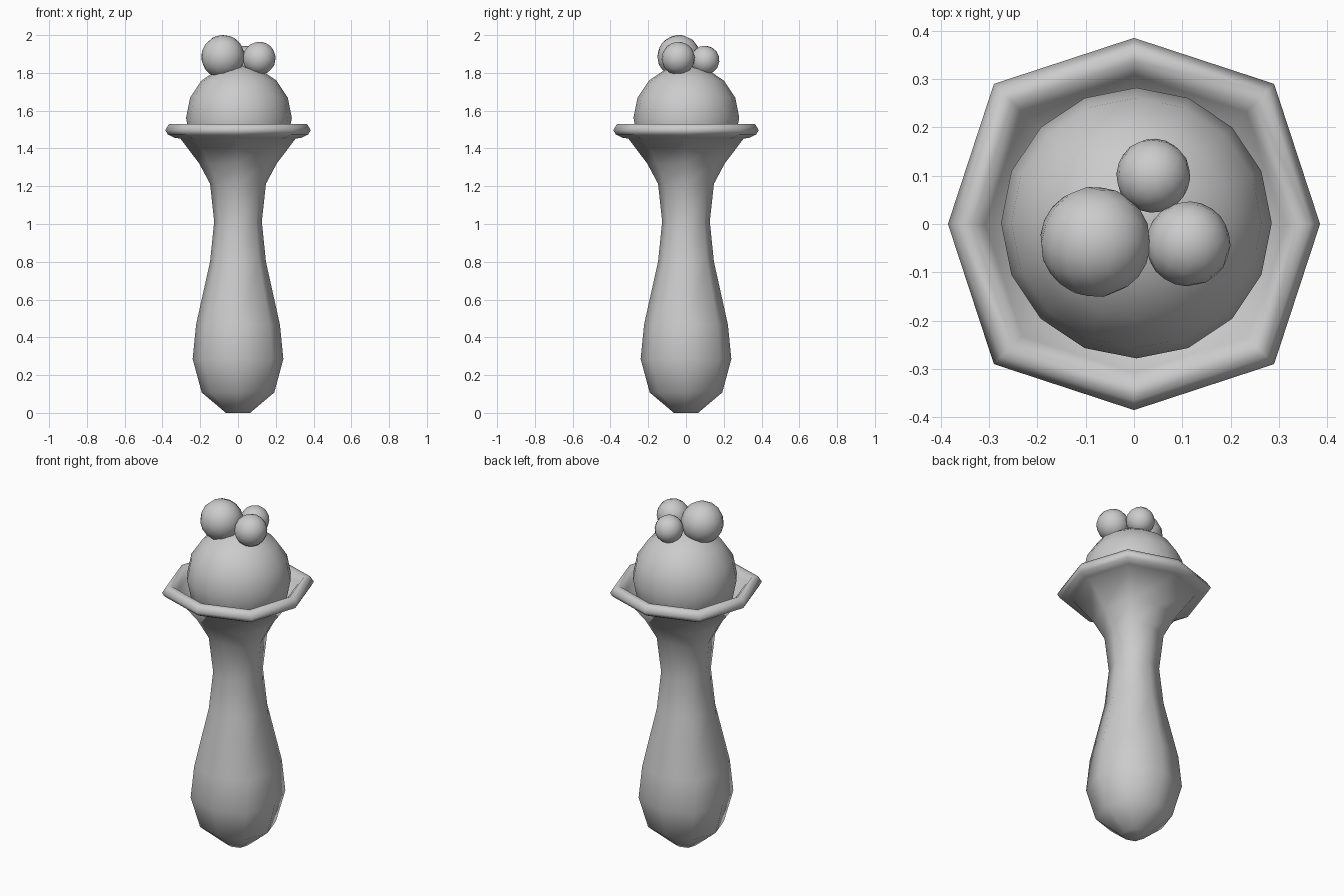
import bpy, bmesh, math
from mathutils import Matrix, Euler

if "Cube" in bpy.data.objects:
    bpy.data.objects.remove(bpy.data.objects["Cube"])

grey = bpy.data.materials.new("plain_grey")
grey.diffuse_color = (0.6, 0.6, 0.6, 1)
grey.use_nodes = True
grey.node_tree.nodes["Principled BSDF"].inputs["Base Color"].default_value = grey.diffuse_color


def finish(name, bm):
    bmesh.ops.recalc_face_normals(bm, faces=bm.faces)
    mesh = bpy.data.meshes.new(name)
    bm.to_mesh(mesh)
    bm.free()
    mesh.materials.append(grey)
    for p in mesh.polygons:
        p.use_smooth = True
    obj = bpy.data.objects.new(name, mesh)
    bpy.context.collection.objects.link(obj)
    return obj


def lathe(name, profile, sides=8, corner=1.065):
    """Closed eight-sided body; the diagonal corners sit slightly further out."""
    bm = bmesh.new()
    rings = []
    for r, z in profile:
        ring = []
        for i in range(sides):
            a = 2 * math.pi * i / sides
            k = r * (corner if i % 2 else 1)
            ring.append(bm.verts.new((k * math.cos(a), k * math.sin(a), z)))
        rings.append(ring)
    for lo, hi in zip(rings, rings[1:]):
        for i in range(sides):
            j = (i + 1) % sides
            bm.faces.new((lo[i], lo[j], hi[j], hi[i]))
    bm.faces.new(rings[0][::-1])
    bm.faces.new(rings[-1])
    return finish(name, bm)


def ball(name, centre, radius, tilt=(0, 0, 0)):
    bm = bmesh.new()
    bmesh.ops.create_uvsphere(bm, u_segments=16, v_segments=8, radius=radius)
    turn = Euler([math.radians(t) for t in tilt]).to_matrix().to_4x4()
    bm.transform(Matrix.Translation(centre) @ turn)
    return finish(name, bm)


# Handle, flared cup, rolled rim and the hollow inside the cup
lathe("handle_and_cup", [
    (0.064, 0), (0.192, 0.108), (0.24, 0.285), (0.222, 0.467), (0.148, 0.80),
    (0.126, 1.013), (0.148, 1.213), (0.205, 1.32), (0.305, 1.452),
    (0.338, 1.457), (0.372, 1.475), (0.385, 1.497), (0.365, 1.53),
    (0.335, 1.53), (0.308, 1.50), (0.27, 1.445), (0.15, 1.40)])

# Large scoop in the cup
ball("scoop", (0.005, 0.002, 1.562), 0.28)

# Three small balls on top
ball("large_top_ball", (-0.08, -0.037, 1.886), 0.115, (25, 35, 10))
ball("right_top_ball", (0.112, -0.041, 1.877), 0.088, (-30, 40, 20))
ball("back_top_ball", (0.04, 0.1, 1.867), 0.077, (35, -20, 15))
